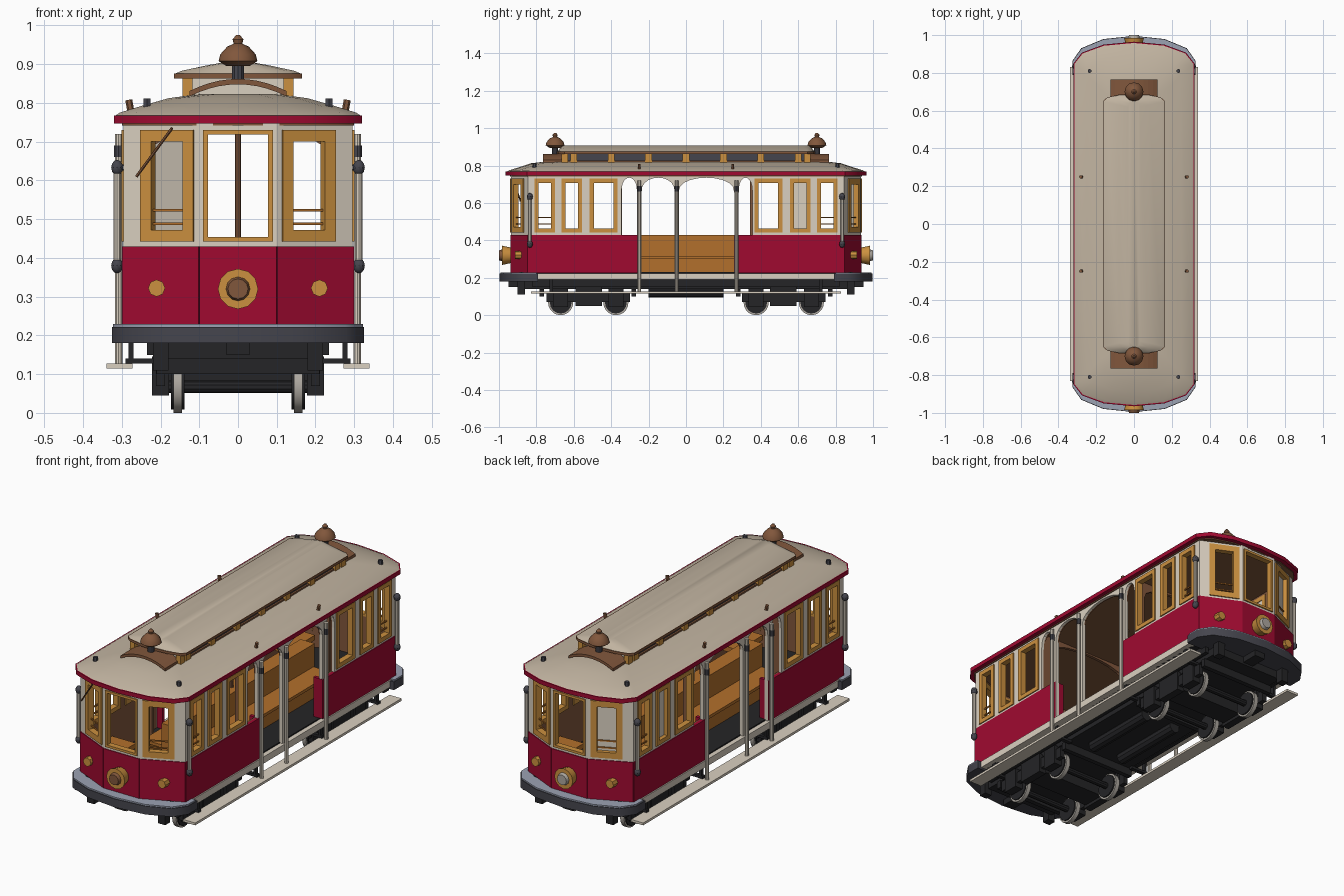
import bpy, bmesh, math
from mathutils import Matrix, Vector

if "Cube" in bpy.data.objects:
    bpy.data.objects.remove(bpy.data.objects["Cube"])

COLOURS = {
    "red": (0.35, 0.003, 0.03), "cream": (0.70, 0.63, 0.53), "roof_tan": (0.53, 0.45, 0.35),
    "gold": (0.60, 0.28, 0.05), "brown": (0.22, 0.095, 0.045), "bench_wood": (0.45, 0.16, 0.025),
    "black": (0.018, 0.018, 0.02), "slate": (0.06, 0.06, 0.075), "blue_grey": (0.33, 0.36, 0.45),
    "steel": (0.42, 0.39, 0.35)}
MATS = {}
for n, c in COLOURS.items():
    MATS[n] = bpy.data.materials.new(n)
    MATS[n].diffuse_color = (*c, 1)

PARTS = {}
ID = Matrix.Identity(4)
T = ID      # current copy: as drawn, turned or mirrored


def part(name, mat):
    if name not in PARTS:
        PARTS[name] = (bmesh.new(), mat)
    return PARTS[name][0]


def box(name, mat, lo, hi, M=ID):
    lo, hi = Vector(lo), Vector(hi)
    S = Matrix.Translation((lo + hi) / 2) @ Matrix.Diagonal((*(hi - lo), 1))
    bmesh.ops.create_cube(part(name, mat), size=1, matrix=T @ M @ S)


def rod(name, mat, a, b, r, n=10, r2=None):
    a, b = Vector(a), Vector(b)
    R = (b - a).to_track_quat('Z', 'Y').to_matrix().to_4x4()
    bmesh.ops.create_cone(part(name, mat), cap_ends=True, segments=n, radius1=r,
                          radius2=r if r2 is None else r2, depth=(b - a).length,
                          matrix=T @ Matrix.Translation((a + b) / 2) @ R)


def ball(name, mat, p, r):
    S = Matrix.Diagonal((1, 1, 1.25, 1))
    bmesh.ops.create_uvsphere(part(name, mat), u_segments=10, v_segments=6, radius=r,
                              matrix=T @ Matrix.Translation(p) @ S)


def loft(name, mat, rings):
    bm = part(name, mat)
    vs = [[bm.verts.new(T @ Vector(p)) for p in ring] for ring in rings]
    n = len(vs[0])
    for a, b in zip(vs, vs[1:]):
        for i in range(n):
            bm.faces.new((a[i], a[(i + 1) % n], b[(i + 1) % n], b[i]))
    bm.faces.new(vs[0][::-1])
    bm.faces.new(vs[-1])


BOW = [(1, 0), (0.86, 0.5), (0.5, 0.87), (0, 1), (-0.5, 0.87), (-0.86, 0.5), (-1, 0)]


def outline(hw, yc, ye, z):
    """Plan of the car: straight sides and bowed ends."""
    far = [(hw * x, yc + (ye - yc) * t, z) for x, t in BOW]
    return far + [(-x, -y, z) for x, y, z in far]


def end_plan(hw, yc, ye, yb, z):
    """Plan of one bowed end."""
    return [(hw * x, -yc - (ye - yc) * t, z) for x, t in BOW] + [(-hw, -yb, z), (hw, -yb, z)]


def frame_matrix(p0, p1):
    d = (Vector(p1) - Vector(p0)).normalized()
    return Matrix(((d.x, -d.y, 0, p0[0]), (d.y, d.x, 0, p0[1]), (0, 0, 1, 0), (0, 0, 0, 1)))


def wall(M, u0, u1, holes):
    """Cream window band with rectangular holes, lined with brown wood."""
    cuts = [u0] + [u for h in holes for u in h] + [u1]
    spans = [(a, b, 0.43, 0.75) for a, b in zip(cuts[::2], cuts[1::2])]
    for a, b in holes:
        spans += [(a, b, 0.43, 0.442), (a, b, 0.73, 0.75)]
    for a, b, z0, z1 in spans:
        box("window_wall", "cream", (a, 0, z0), (b, 0.013, z1), M)
        box("wall_lining", "brown", (a, 0.013, z0), (b, 0.02, z1), M)


def window(M, a, b, w=0.022, rails=False):
    z0, z1 = 0.442, 0.73
    for lo, hi in (((a, z0), (a + w, z1)), ((b - w, z0), (b, z1)),
                   ((a + w, z0), (b - w, z0 + w)), ((a + w, z1 - w), (b - w, z1))):
        box("window_frame", "gold", (lo[0], -0.006, lo[1]), (hi[0], 0.024, hi[1]), M)
    if rails:
        for z in (0.485, 0.52):
            box("window_rail", "bench_wood", (a + w, 0.008, z), (b - w, 0.014, z + 0.006), M)


def lower(M, a, b):
    box("lower_panel", "red", (a, -0.004, 0.225), (b, 0.013, 0.43), M)
    box("wall_lining", "brown", (a, 0.013, 0.225), (b, 0.02, 0.43), M)


def arch(name, mat, x0, x1, a, b):
    """Curved head over an open bay."""
    c, h = (a + b) / 2, (b - a) / 2
    pts = [(c - h * math.cos(math.pi * i / 10), 0.655 + 0.08 * math.sin(math.pi * i / 10) ** 0.8) for i in range(11)]
    for (y0, z0), (y1, z1) in zip(pts, pts[1:]):
        loft(name, mat, [[(x, y0, z0), (x, y1, z1), (x, y1, 0.75), (x, y0, 0.75)] for x in (x0, x1)])


# Whole-car parts: floor, ceiling, roof and raised roof
loft("floor", "black", [outline(0.28, 0.84, 0.92, z) for z in (0.19, 0.23)])
loft("ceiling", "brown", [outline(0.30, 0.85, 0.94, z) for z in (0.742, 0.75)])
loft("roof_edge", "red", [outline(0.32, 0.85, 0.965, z) for z in (0.747, 0.768)])
loft("roof", "roof_tan", [outline(0.318, 0.85, 0.962, 0.766), outline(0.305, 0.84, 0.945, 0.775),
                          outline(0.25, 0.79, 0.89, 0.792), outline(0.18, 0.72, 0.83, 0.812),
                          outline(0.10, 0.62, 0.74, 0.823)])
loft("raised_roof_edge", "brown", [outline(0.165, 0.65, 0.69, z) for z in (0.863, 0.876)])
loft("raised_roof", "roof_tan", [outline(0.164, 0.65, 0.688, 0.875), outline(0.145, 0.645, 0.68, 0.883),
                                 outline(0.08, 0.63, 0.67, 0.897), outline(0.03, 0.62, 0.66, 0.906)])
box("raised_roof_wall", "slate", (-0.125, -0.63, 0.80), (0.125, 0.63, 0.866))
box("underframe", "black", (-0.2, -0.86, 0.14), (0.2, 0.86, 0.195))
rod("centre_pole", "brown", (0, -0.05, 0.42), (0, -0.05, 0.745), 0.008)
# Long back-to-back bench
box("bench_back", "bench_wood", (-0.04, -0.56, 0.23), (0.04, 0.56, 0.43))
rod("wiper", "brown", (-0.262, -0.885, 0.61), (-0.17, -0.925, 0.735), 0.004, 6)
# Arched cabin frames across the car
T = Matrix.Rotation(math.pi / 2, 4, 'Z')
for x in (-0.35, 0.35):
    arch("cabin_arch", "brown", x - 0.008, x + 0.008, -0.235, 0.235)
    for s in (-0.255, 0.255):
        box("cabin_post", "brown", (x - 0.008, s - 0.02, 0.23), (x + 0.008, s + 0.02, 0.745))

# Both ends
for half in range(2):
    T = Matrix.Rotation(math.pi * half, 4, 'Z')
    # Rounded end: three facets with windows
    plan = [(-0.295, -0.845), (-0.10, -0.935), (0.10, -0.935), (0.295, -0.845)]
    L = (Vector(plan[1]) - Vector(plan[0])).length
    spans = [(L - 0.165, L - 0.015), (0.01, 0.19), (0.015, 0.165)]
    for i, s in enumerate(spans):
        M = frame_matrix(plan[i], plan[i + 1])
        wall(M, 0, 0.2 if i == 1 else L, [s])
        window(M, *s, w=0.012 if i == 1 else 0.03, rails=i != 1)
        lower(M, 0, 0.2 if i == 1 else L)
        if half and i == 2:
            box("blind_panel", "cream", (s[0], 0.014, 0.45), (s[1], 0.02, 0.72), M)
    # Corner grab rails with dark end knobs
    for s in (-1, 1):
        x = 0.312 * s
        rod("corner_rail", "cream", (x, -0.835, 0.38), (x, -0.835, 0.63), 0.010)
        for z in (0.38, 0.633):
            ball("rail_knob", "slate", (x, -0.835, z), 0.016)
            rod("rail_bracket", "slate", (x, -0.835, z), (0.285 * s, -0.835, z), 0.008, 6)
    # Bumper with pale deck strip, coupler
    loft("bumper", "slate", [end_plan(0.325, 0.865, 0.996, 0.79, z) for z in (0.18, 0.222)])
    loft("bumper_deck", "blue_grey", [end_plan(0.322, 0.863, 0.992, 0.80, z) for z in (0.22, 0.229)])
    box("coupler", "black", (-0.03, -0.95, 0.15), (0.03, -0.84, 0.2))
    for x in (-0.2, 0.2):
        box("end_bracket", "black", (x - 0.02, -0.90, 0.11), (x + 0.02, -0.86, 0.19))
    # Lights
    rod("headlight_rim", "gold", (0, -0.93, 0.32), (0, -0.985, 0.32), 0.04, 12, 0.052)
    lens = ("rear_lens", "steel") if half else ("front_lens", "brown")
    rod(*lens, (0, -0.97, 0.32), (0, -1.0, 0.32), 0.036, 12, 0.026)
    for x in (-0.21, 0.21):
        rod("side_light", "gold", (x, -0.87, 0.322), (x, -0.915, 0.322), 0.022, 8)
    # Raised roof end wall, corner posts and arched brown hood
    box("raised_roof_end", "cream", (-0.12, -0.636, 0.80), (0.12, -0.63, 0.865))
    for s in (-0.13, 0.13):
        box("raised_roof_post", "gold", (s - 0.013, -0.665, 0.80), (s + 0.013, -0.63, 0.865))
    xs = [-0.125 + 0.025 * i for i in range(11)]
    for a, b in zip(xs, xs[1:]):
        top = lambda x: 0.862 - 2.0 * x * x
        loft("roof_hood", "brown", [[(a, y, top(a) - 0.014), (b, y, top(b) - 0.014), (b, y, top(b)), (a, y, top(a))]
                                    for y in (-0.765, -0.65)])
    # Roof lamp
    rod("lamp_stem", "slate", (0, -0.70, 0.85), (0, -0.70, 0.91), 0.016)
    prof = [(0.03, 0.895), (0.05, 0.908), (0.046, 0.925), (0.028, 0.945), (0.011, 0.953), (0.014, 0.964), (0.005, 0.975)]
    loft("roof_lamp", "brown", [[(r * math.cos(k * math.pi / 6), -0.70 + r * math.sin(k * math.pi / 6), z)
                                 for k in range(12)] for r, z in prof])
    # Truck: wheels, axles, frames and gear
    for y in (-0.67, -0.375):
        rod("axle", "black", (-0.2, y, 0.067), (0.2, y, 0.067), 0.016)
        for s in (-1, 1):
            rod("wheel_rim", "steel", (0.145 * s, y, 0.067), (0.167 * s, y, 0.067), 0.067, 20)
            rod("wheel_disc", "black", (0.138 * s, y, 0.067), (0.173 * s, y, 0.067), 0.058, 16)
            box("axle_box", "black", (0.2 * s - 0.022, y - 0.04, 0.045), (0.2 * s + 0.022, y + 0.04, 0.145))
    for s in (-0.2, 0.2):
        box("truck_frame", "black", (s - 0.012, -0.745, 0.07), (s + 0.012, -0.30, 0.125))
        box("truck_spring", "black", (s - 0.02, -0.59, 0.05), (s + 0.02, -0.45, 0.15))
    box("truck_bolster", "black", (-0.2, -0.58, 0.065), (0.2, -0.46, 0.145))
    for y in (-0.77, -0.28):
        box("truck_crossbar", "black", (-0.21, y - 0.012, 0.10), (0.21, y + 0.012, 0.14))

# Both long sides, mirrored
for side in (1, -1):
    T = Matrix.Diagonal((side, 1, 1, 1))
    M = frame_matrix((0.295, -0.845), (0.295, 0.845))
    wins = [(-0.81, -0.70), (-0.665, -0.555), (-0.515, -0.365)]
    rear = [(-b, -a) for a, b in wins[::-1]]
    for group, ends in ((wins, (-0.845, -0.345)), (rear, (0.355, 0.845))):
        spans = [(a + 0.845, b + 0.845) for a, b in group]
        wall(M, ends[0] + 0.845, ends[1] + 0.845, spans)
        for s, g in zip(spans, group):
            window(M, *s, rails=abs(g[0] + g[1]) > 1.4)
    if side < 0:
        box("blind_panel", "cream", (1.41, 0.014, 0.45), (1.50, 0.02, 0.72), M)
    lower(M, 0, 0.59)
    lower(M, 1.12, 1.69)
    for a, b in ((-0.345, -0.262), (-0.238, -0.06), (-0.04, 0.258), (0.282, 0.355)):
        arch("bay_arch", "cream", 0.295, 0.282, a, b)
        arch("wall_lining", "brown", 0.282, 0.275, a, b)
    # Bay posts, grab poles and red end returns
    for y in (-0.25, -0.05, 0.27):
        box("bay_post", "cream", (0.275, y - 0.012, 0.43 if y > 0 else 0.225), (0.295, y + 0.012, 0.75))
        rod("grab_pole", "cream", (0.308, y, 0.12), (0.308, y, 0.72), 0.010)
        rod("pole_collar", "slate", (0.308, y, 0.66), (0.308, y, 0.69), 0.012)
    for y in (-0.252, 0.262):
        box("bay_return", "red", (0.245, y - 0.006, 0.23), (0.297, y + 0.012, 0.43))
    # Seats
    box("bay_seat", "bench_wood", (0.04, -0.55, 0.30), (0.15, 0.55, 0.315))
    box("bay_seat", "bench_wood", (0.12, -0.55, 0.23), (0.135, 0.55, 0.30))
    for y in (-0.72, 0.72):
        box("cabin_bench", "bench_wood", (0.14, y - 0.1, 0.30), (0.274, y + 0.1, 0.325))
    # Sill, running board and its brackets
    box("side_sill", "cream", (0.27, -0.82, 0.19), (0.304, 0.82, 0.224))
    box("running_board", "cream", (0.272, -0.83, 0.115), (0.34, 0.83, 0.127))
    for y in (-0.72, -0.25, 0.27, 0.72):
        box("board_bracket", "black", (0.19, y - 0.01, 0.127), (0.29, y + 0.01, 0.14))
        box("board_bracket", "black", (0.27, y - 0.01, 0.127), (0.282, y + 0.01, 0.19))
    # Raised roof side posts and rail
    for i in range(7):
        y = -0.6 + 0.2 * i
        box("raised_roof_post", "gold", (0.12, y - 0.018, 0.815), (0.142, y + 0.018, 0.864))
    box("raised_roof_rail", "brown", (0.12, -0.64, 0.80), (0.134, 0.64, 0.826))
    # Small roof fittings and underfloor gear
    for y in (-1, 1):
        rod("roof_fitting", "slate", (0.235, 0.81 * y, 0.77), (0.235, 0.81 * y, 0.812), 0.011, 6)
        rod("roof_hook", "brown", (0.275, 0.25 * y, 0.77), (0.282, 0.25 * y, 0.808), 0.009, 6)
    rod("underfloor_tank", "black", (0.09, -0.2, 0.125), (0.09, 0.2, 0.125), 0.03)
    box("side_truss", "black", (0.215, -0.82, 0.15), (0.235, 0.82, 0.19))

for name, (bm, mat) in PARTS.items():
    bmesh.ops.recalc_face_normals(bm, faces=bm.faces)
    me = bpy.data.meshes.new(name)
    bm.to_mesh(me)
    bm.free()
    me.materials.append(MATS[mat])
    ob = bpy.data.objects.new(name, me)
    bpy.context.collection.objects.link(ob)
    ob.select_set(True)
    bpy.context.view_layer.objects.active = ob
bpy.ops.object.shade_smooth_by_angle(angle=math.radians(35))

for m in bpy.data.materials:
    if m.users and not m.is_grease_pencil:
        m.use_nodes = True
        m.node_tree.nodes["Principled BSDF"].inputs["Base Color"].default_value = m.diffuse_color
